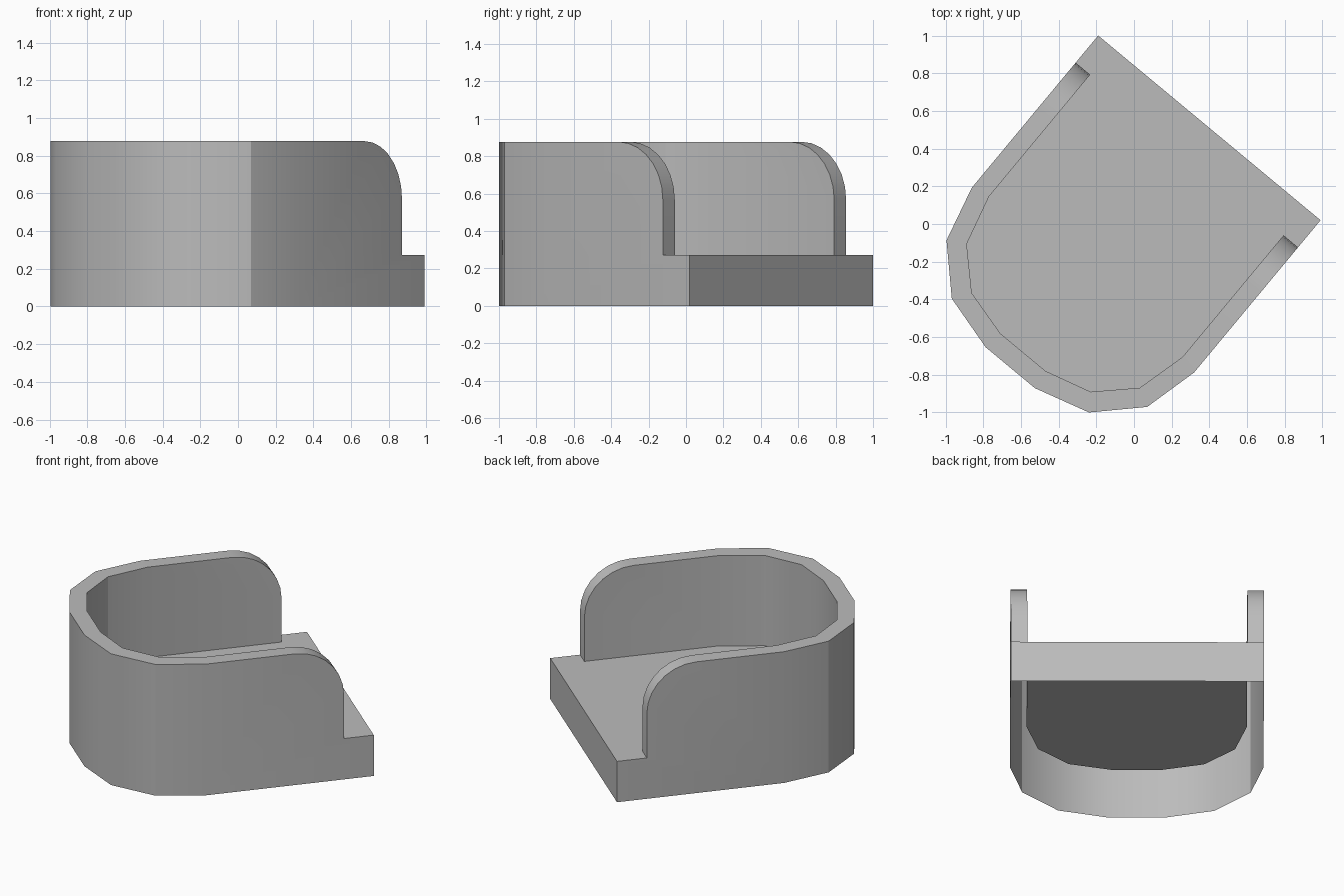
import bpy
import bmesh
from math import sin, cos, pi, atan2
from mathutils import Matrix, Vector

cube = bpy.data.objects.get("Cube")
if cube:
    bpy.data.objects.remove(cube)

FLOOR, TOP = 0.273, 0.877        # floor and rim heights
HALF, INNER = 0.767, 0.667       # outer and inner half widths
END, RADIUS, STEPS = -0.187, 0.31, 7

grey = bpy.data.materials.new("plain grey")
grey.use_nodes = True
colour = (0.5, 0.5, 0.5, 1)
grey.diffuse_color = colour
grey.node_tree.nodes["Principled BSDF"].inputs["Base Color"].default_value = colour

# Half of the rounded end, from the straight side to the middle
outer_bend = [(HALF, -1.05), (0.692, -1.35), (0.473, -1.57), (0.17, -1.654), (0, -1.654)]
inner_bend = [(INNER, -1.027), (0.597, -1.297), (0.41, -1.48), (0.155, -1.548), (0, -1.548)]


def arm_end(x):
    """Upright end of a side wall with its rounded top corner."""
    points = [(x, END, FLOOR)]
    for i in range(STEPS + 1):
        a = pi / 2 * i / STEPS
        points.append((x, END - RADIUS * (1 - cos(a)), TOP - RADIUS * (1 - sin(a))))
    return points


def at_height(path, z):
    return [(x, y, z) for x, y in path]


bm = bmesh.new()


def face(points):
    bm.faces.new([bm.verts.new(p) for p in points])


def strip(a, b):
    for i in range(len(a) - 1):
        face([a[i], a[i + 1], b[i + 1], b[i]])


outer_top, inner_top = at_height(outer_bend, TOP), at_height(inner_bend, TOP)
outer_foot, inner_foot = at_height(outer_bend, 0), at_height(inner_bend, FLOOR)
outer_end, inner_end = arm_end(HALF), arm_end(INNER)

# Rim, running up the arm end and round the bend
strip(outer_end + outer_top, inner_end + inner_top)

# Outer wall: flat side, then the bend; the underside stays open
face([(HALF, 0, 0), (HALF, 0, FLOOR)] + outer_end + [outer_top[0], outer_foot[0]])
strip(outer_foot, outer_top)

# Inner wall
face(inner_end + [inner_top[0], inner_foot[0]])
strip(inner_foot, inner_top)

# Floor and the straight front lip
face([(0, 0, FLOOR), (HALF, 0, FLOOR), outer_end[0], inner_end[0]] + inner_foot)
face([(0, 0, 0), (HALF, 0, 0), (HALF, 0, FLOOR), (0, 0, FLOOR)])

# Mirror the half, weld it and turn it into place
half = bm.verts[:] + bm.edges[:] + bm.faces[:]
copy = bmesh.ops.duplicate(bm, geom=half)["geom"]
for v in copy:
    if isinstance(v, bmesh.types.BMVert):
        v.co.x = -v.co.x
bmesh.ops.remove_doubles(bm, verts=bm.verts[:], dist=0.0005)
bmesh.ops.recalc_face_normals(bm, faces=bm.faces[:])
turn = Matrix.Rotation(atan2(-0.98, 1.18), 4, "Z")
bm.transform(Matrix.Translation(Vector((0.4, 0.51, 0))) @ turn)

mesh = bpy.data.meshes.new("open_ended_holder")
bm.to_mesh(mesh)
bm.free()
mesh.materials.append(grey)
holder = bpy.data.objects.new("open_ended_holder", mesh)
bpy.context.collection.objects.link(holder)

bpy.ops.object.select_all(action="DESELECT")
holder.select_set(True)
bpy.context.view_layer.objects.active = holder
bpy.ops.object.shade_smooth_by_angle(angle=pi / 6)
